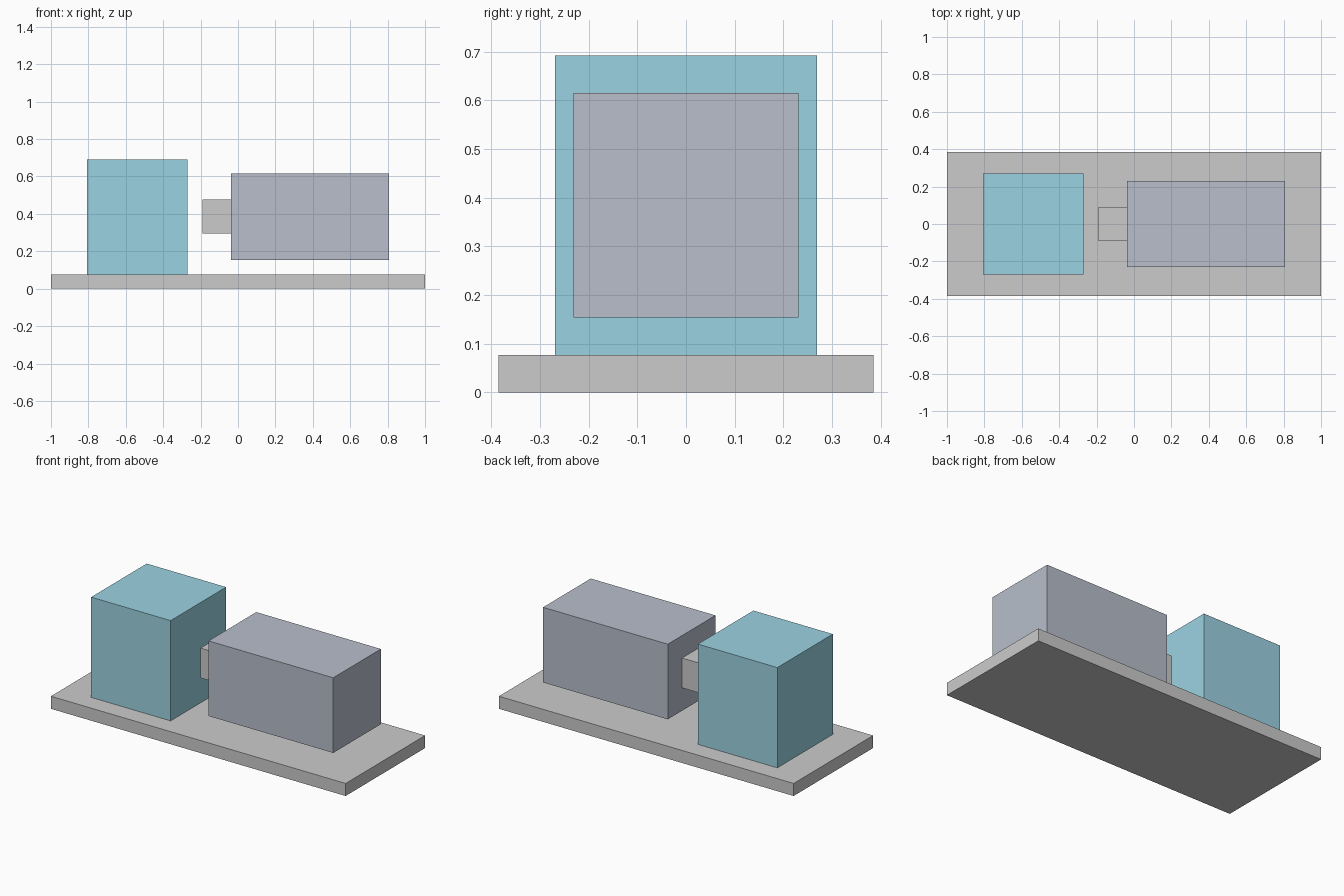
import bpy
import bmesh

if "Cube" in bpy.data.objects:
    bpy.data.objects.remove(bpy.data.objects["Cube"])


def material(name, color):
    mat = bpy.data.materials.new(name)
    mat.diffuse_color = (*color, 1.0)
    mat.use_nodes = True
    mat.node_tree.nodes["Principled BSDF"].inputs["Base Color"].default_value = mat.diffuse_color
    return mat


def box(name, x, half_y, z, mat=None):
    """Box spanning x and z ranges, symmetric in y."""
    bm = bmesh.new()
    bmesh.ops.create_cube(bm, size=1.0)
    for v in bm.verts:
        v.co = (x[v.co.x > 0], half_y * 2 * v.co.y, z[v.co.z > 0])
    mesh = bpy.data.meshes.new(name)
    bm.to_mesh(mesh)
    bm.free()
    if mat:
        mesh.materials.append(mat)
    obj = bpy.data.objects.new(name, mesh)
    bpy.context.collection.objects.link(obj)
    return obj


blue = material("blue_paint", (0.33, 0.65, 0.76))
slate = material("slate_paint", (0.48, 0.52, 0.60))

# Flat mounting plate
box("base_plate", (-1.0, 1.0), 0.385, (0.0, 0.077))
# Tall block standing on the plate
box("pump_housing", (-0.808, -0.269), 0.269, (0.077, 0.692), blue)
# Long block held above the plate
box("motor_body", (-0.038, 0.808), 0.231, (0.154, 0.615), slate)
# Stub shaft projecting from the motor towards the housing
box("drive_shaft", (-0.190, -0.038), 0.092, (0.294, 0.477))
